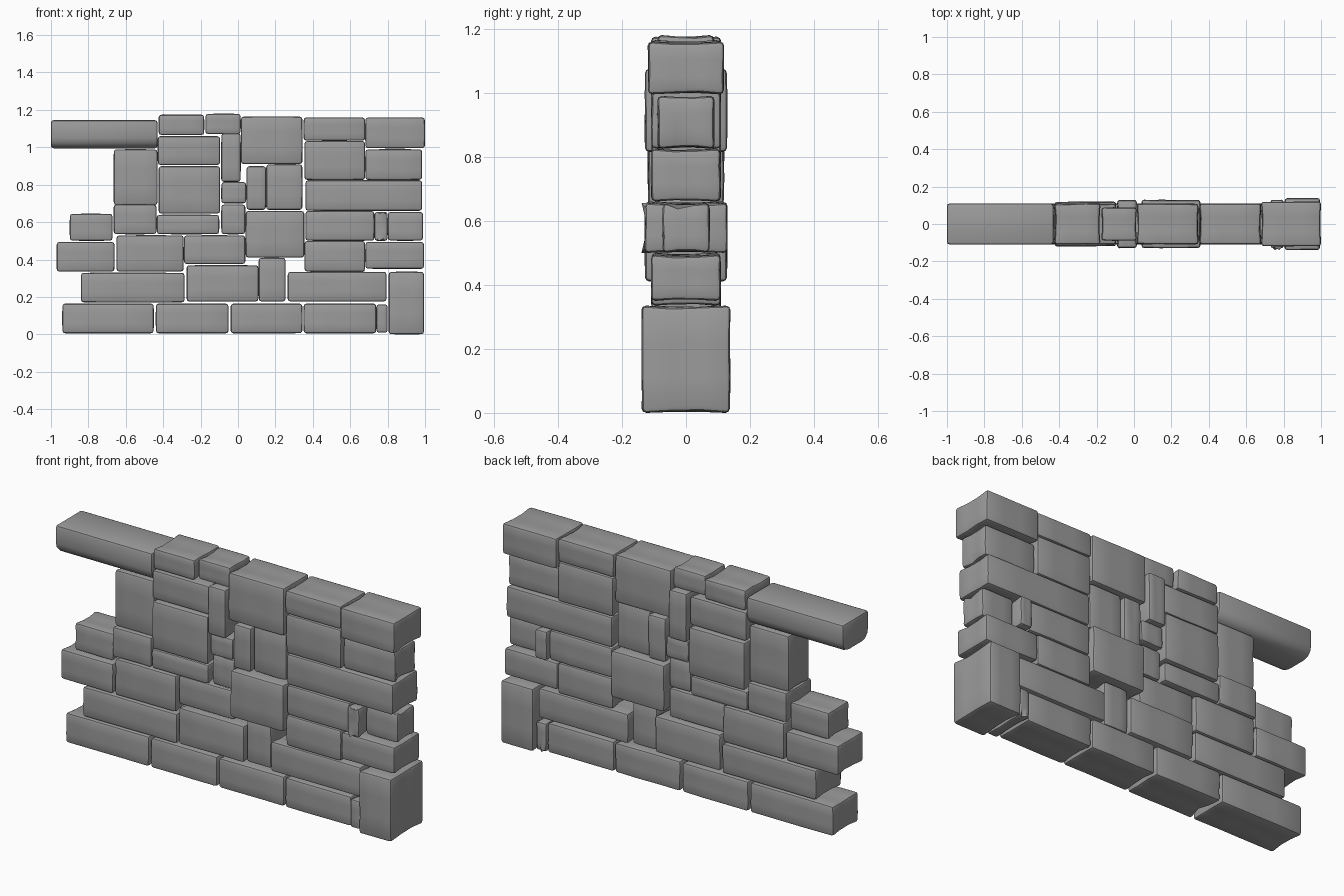
import bpy
import bmesh
import random
from mathutils import Vector

random.seed(4)

default_cube = bpy.data.objects.get("Cube")
if default_cube:
    bpy.data.objects.remove(default_cube, do_unlink=True)

# Single stone colour
stone = bpy.data.materials.new("grey stone")
stone.use_nodes = True
grey = (0.33, 0.33, 0.33, 1)
stone.diffuse_color = grey
stone.node_tree.nodes["Principled BSDF"].inputs["Base Color"].default_value = grey

# Half depths of the stones, in hundredths like all stone sizes
THIN, SLIM, NORMAL, WIDE, DEEP, CORNER = 7.5, 9, 11, 12, 13, 14


def sharp_edges(bm, limit=0.6):
    return [e for e in bm.edges if e.is_manifold and e.calc_face_angle() > limit]


def worn_faces(bm, half):
    """Hollow the ends, top and bottom slightly between the front and back corners."""
    bmesh.ops.subdivide_edges(bm, edges=bm.edges[:], cuts=2, use_grid_fill=True)
    for v in bm.verts:
        across = 1 - (v.co.y / half.y) ** 2
        for axis in (0, 2):
            reach = v.co[axis] / half[axis]
            if abs(reach) > 0.99:
                v.co[axis] -= reach * across * random.uniform(0.003, 0.008)
        v.co.y -= (v.co.y / half.y) * random.uniform(0, 0.004)


def make_stone(name, left, right, bottom, top, depth, round_bottom=False):
    centre = Vector((left + right, 0, bottom + top)) / 200
    half = Vector((right - left, depth * 2, top - bottom)) / 200
    bm = bmesh.new()
    bmesh.ops.create_cube(bm, size=2)
    bmesh.ops.scale(bm, vec=half, verts=bm.verts)
    if round_bottom:
        lower = [e for e in bm.edges
                 if all(v.co.z < 0 for v in e.verts)
                 and abs(e.verts[0].co.x - e.verts[1].co.x) > half.x]
        bmesh.ops.bevel(bm, geom=lower, offset=0.055, segments=3,
                        profile=0.5, affect='EDGES')
    else:
        worn_faces(bm, half)
    # Softly rounded rim
    rim = min(0.014, min(half) * 0.35)
    bmesh.ops.bevel(bm, geom=sharp_edges(bm), offset=rim, segments=2,
                    profile=0.5, affect='EDGES', clamp_overlap=True)
    bmesh.ops.recalc_face_normals(bm, faces=bm.faces)
    mesh = bpy.data.meshes.new(name)
    bm.to_mesh(mesh)
    bm.free()
    mesh.materials.append(stone)
    obj = bpy.data.objects.new(name, mesh)
    obj.location = centre
    bpy.context.collection.objects.link(obj)
    bpy.ops.object.select_all(action='DESELECT')
    obj.select_set(True)
    bpy.context.view_layer.objects.active = obj
    bpy.ops.object.shade_smooth_by_angle(angle=0.7)
    return obj


def lay_course(name, stones):
    """Lay stones given as left, right, bottom, top, half depth."""
    for number, sizes in enumerate(stones, 1):
        make_stone(f"{name}_stone_{number}", *sizes)


# Foundation course and the tall corner block
lay_course("foundation", [
    (-94, -45, 0.5, 16.5, NORMAL),
    (-44, -5, 0.5, 16.5, NORMAL),
    (-4, 34.5, 0.5, 16.5, NORMAL),
    (35, 74, 0.5, 16.5, NORMAL),
    (74, 80, 1, 16, WIDE),
])
make_stone("corner_block", 80.5, 99.5, 0, 33.5, CORNER)

# Second course
lay_course("second", [
    (-84, -28.5, 17, 33, NORMAL),
    (-27.5, 11, 17.5, 37, NORMAL),
    (11, 25.5, 17.5, 41, SLIM),
    (26.5, 79.5, 17.5, 33.5, NORMAL),
])

# Third course
lay_course("third", [
    (-97, -66, 33.5, 49.5, NORMAL),
    (-65, -29, 33.5, 53, NORMAL),
    (-29, 4, 37.5, 53, SLIM),
    (35.5, 68, 33.5, 50, NORMAL),
    (68, 99.5, 35, 49.5, NORMAL),
])

# Middle course with the protruding centre block
lay_course("middle", [
    (-90, -67, 50, 64.5, SLIM),
    (-66.5, -43.5, 53.5, 69.5, NORMAL),
    (-43.5, -10, 53.5, 64, NORMAL),
    (-9, 4, 53.5, 69.5, SLIM),
    (4, 35.5, 41, 66, DEEP),
    (36, 73, 50, 66, NORMAL),
    (73, 80, 50, 65.5, DEEP),
    (80, 99, 50, 65.5, THIN),
])

# Fifth course
lay_course("fifth", [
    (-66.5, -43, 69, 99, SLIM),
    (-42.5, -9.5, 64.5, 90, WIDE),
    (-9, 4.5, 70, 81.5, NORMAL),
    (4.5, 15, 66.5, 90, NORMAL),
    (15, 34.5, 66.5, 91, SLIM),
    (36, 98.5, 66, 82.5, NORMAL),
])

# Upper course
lay_course("upper", [
    (-43, -9.5, 90.5, 106, NORMAL),
    (-9, 1.5, 81.5, 107.5, DEEP),
    (1.5, 34.5, 91, 116.5, NORMAL),
    (35.5, 68, 82.5, 103.5, NORMAL),
    (68, 98.5, 82.5, 99, SLIM),
])

# Capping course with the overhanging lintel
make_stone("overhanging_lintel", -100, -43, 99.5, 114.5, NORMAL, True)
lay_course("capping", [
    (-42.5, -18, 106.5, 117.5, NORMAL),
    (-17.5, 1.5, 107, 118, SLIM),
    (35, 68, 103.5, 116, NORMAL),
    (68, 100, 99.5, 116, WIDE),
])
